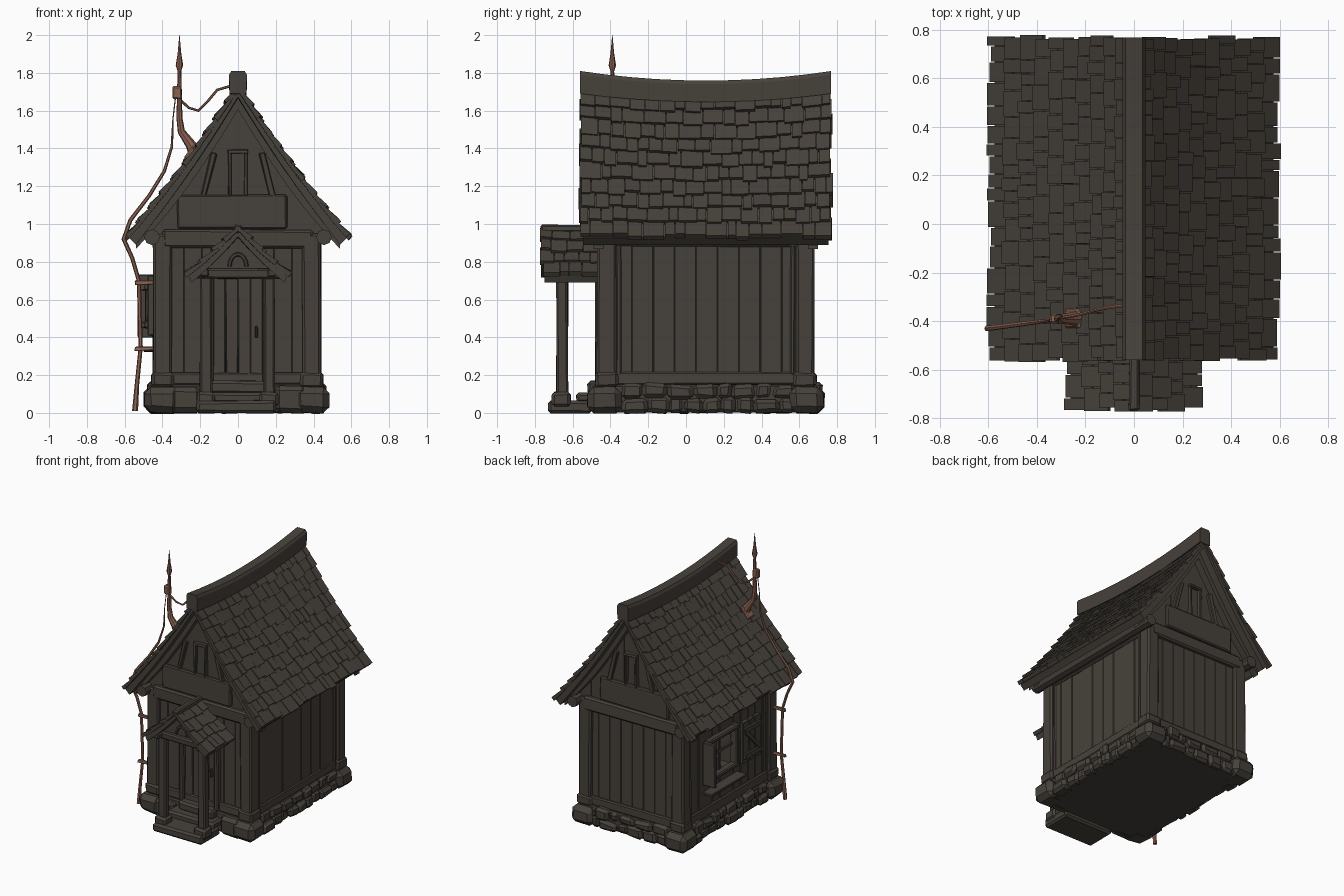
import bpy, bmesh, math, random
from mathutils import Vector, Matrix

random.seed(7)
rnd = random.uniform
if "Cube" in bpy.data.objects:
    bpy.data.objects.remove(bpy.data.objects["Cube"])


def material(name, colour):
    m = bpy.data.materials.new(name)
    m.use_nodes = True
    m.diffuse_color = (*colour, 1)
    m.node_tree.nodes["Principled BSDF"].inputs["Base Color"].default_value = (*colour, 1)
    return m


WOOD = material("weathered dark brown", (0.062, 0.053, 0.043))
COPPER = material("copper", (0.26, 0.125, 0.085))


def finish(name, bm, mat=WOOD, smooth=False):
    bmesh.ops.recalc_face_normals(bm, faces=bm.faces)
    mesh = bpy.data.meshes.new(name)
    bm.to_mesh(mesh)
    bm.free()
    mesh.materials.append(mat)
    ob = bpy.data.objects.new(name, mesh)
    bpy.context.collection.objects.link(ob)
    if smooth:
        bpy.context.view_layer.objects.active = ob
        ob.select_set(True)
        bpy.ops.object.shade_smooth_by_angle()
        ob.select_set(False)
    return ob


def box(bm, xs, ys, zs, bevel=0.008, jitter=0.004, turn=0, axis='Y'):
    """Slightly uneven bevelled block between the given ranges."""
    lo, hi = Vector((xs[0], ys[0], zs[0])), Vector((xs[1], ys[1], zs[1]))
    mid, size = (lo + hi) / 2, hi - lo
    verts = bmesh.ops.create_cube(bm, size=1)["verts"]
    rot = Matrix.Rotation(math.radians(turn), 3, axis)
    for v in verts:
        wobble = Vector([rnd(-jitter, jitter) for _ in range(3)])
        v.co = mid + rot @ (v.co * size + wobble)
    if bevel:
        edges = list({e for v in verts for e in v.link_edges})
        bmesh.ops.bevel(bm, geom=edges, offset=bevel, segments=1, affect='EDGES')


def boxes(name, *items, mat=WOOD, **kw):
    bm = bmesh.new()
    for it in items:
        box(bm, *it, **kw)
    return finish(name, bm, mat)


def prism(bm, outline, y0, y1, cuts=1, bend=None):
    """Closed x-z outline extruded along y."""
    rings = []
    for i in range(cuts + 1):
        y = y0 + (y1 - y0) * i / cuts
        rings.append([bm.verts.new((x, y, z - (bend(y, z) if bend else 0))) for x, z in outline])
    n = len(outline)
    for a, b in zip(rings, rings[1:]):
        for i in range(n):
            bm.faces.new((a[i], a[(i + 1) % n], b[(i + 1) % n], b[i]))
    bm.faces.new(rings[0])
    bm.faces.new(rings[-1])


def tube(bm, path, sides=6):
    """Tube through (x, y, z, radius) points."""
    pts = [Vector(p[:3]) for p in path]
    rings = []
    for i, p in enumerate(pts):
        d = (pts[min(i + 1, len(pts) - 1)] - pts[max(i - 1, 0)]).normalized()
        u = d.cross(Vector((0.1, 1, 0.05))).normalized() if abs(d.y) < 0.9 else d.cross(Vector((1, 0, 0))).normalized()
        w = d.cross(u)
        ang = [math.tau * k / sides for k in range(sides)]
        rings.append([bm.verts.new(p + path[i][3] * (u * math.cos(a) + w * math.sin(a))) for a in ang])
    for a, b in zip(rings, rings[1:]):
        for k in range(sides):
            bm.faces.new((a[k], a[(k + 1) % sides], b[(k + 1) % sides], b[k]))
    bm.faces.new(rings[0])
    bm.faces.new(rings[-1])


def slope(half, eave, top, curve, t):
    return half * (1 - t) - curve * math.sin(math.pi * t), eave + (top - eave) * t


def roof(name, half, eave, top, curve, y0, y1, rows, sag, width):
    """Curved deck with rows of uneven shingles on both slopes."""
    steps = [i / 8 for i in range(9)]
    right = [slope(half, eave, top, curve, t) for t in steps]
    outer = right + [(-x, z) for x, z in reversed(right[:-1])]
    inner = [(x * 0.94, z - 0.035) for x, z in reversed(outer)]

    def bend(y, z):
        k = (2 * y - y0 - y1) / (y1 - y0)
        return sag * (1 - k * k) * max(0, (z - eave) / (top - eave))

    bm = bmesh.new()
    prism(bm, outer + inner, y0 + 0.015, y1 - 0.015, 8, bend)
    finish(name + "_deck", bm)

    bm = bmesh.new()
    for side in (-1, 1):
        for r in range(rows):
            y = y0 + rnd(-0.01, 0.01)
            while y < y1 - 0.02:
                w = rnd(*width)
                end = y + w if y + w < y1 - 0.03 else y1 + rnd(-0.01, 0.01)
                t0 = (r + rnd(-0.16, 0.12)) / rows
                t1 = min((r + 1.3) / rows, 1)
                a, b = [Vector(slope(half, eave, top, curve, t)) for t in (t0, t1)]
                d = (b - a).normalized()
                n = Vector((d.y, -d.x))
                lift = rnd(0.012, 0.022)
                section = [a, b - n * 0.004, b + n * 0.012, a + n * (lift + 0.014), a + n * 0.002 - d * 0.004]
                prism(bm, [(side * p.x, p.y) for p in section], y + 0.002, end - 0.002, 1, bend)
                y = end
    finish(name + "_shingles", bm)
    return bend


# Main roof, sagging ridge cap and porch roof
bend = roof("main_roof", 0.575, 0.925, 1.71, 0.02, -0.56, 0.77, 10, 0.045, (0.045, 0.12))
bm = bmesh.new()
cap = [(-0.045, 1.69), (0.045, 1.69), (0.047, 1.79), (0.035, 1.81), (-0.035, 1.81), (-0.047, 1.79)]
prism(bm, cap, -0.56, 0.768, 10, bend)
finish("ridge_cap", bm)
roof("porch_roof", 0.262, 0.725, 0.97, 0.012, -0.765, -0.45, 4, 0.01, (0.05, 0.1))
boxes("porch_ridge", ((-0.02, 0.02), (-0.77, -0.45), (0.955, 0.995)))

# Rubble foundation with big corner stones
boxes("foundation_core", ((-0.44, 0.43), (-0.47, 0.68), (0, 0.15)))
bm = bmesh.new()
for x in (-0.4, 0.39):
    for y in (-0.425, 0.645):
        box(bm, (x - 0.095, x + 0.09), (y - 0.095, y + 0.085), (0, 0.14), 0.035, 0.008)


def stone_row(along, start, stop, face):
    for z0, z1 in ((0, 0.085), (0.075, 0.155)):
        p = start
        while p < stop:
            q = min(p + rnd(0.07, 0.15), stop + 0.02)
            out = rnd(0.02, 0.05)
            span, depth = (p, q), (face - out, face + out)
            xs, ys = (span, depth) if along == 'x' else (depth, span)
            box(bm, xs, ys, (z0, z1 + rnd(-0.015, 0.008)), 0.02, 0.008)
            p = q


stone_row('y', -0.34, 0.56, -0.43)
stone_row('y', -0.34, 0.56, 0.42)
stone_row('x', -0.32, 0.3, 0.67)
for s in (-1, 1):
    box(bm, sorted((s * 0.2, s * 0.36)), (-0.515, -0.42), (0, 0.14), 0.025, 0.006)
finish("foundation_stones", bm)
boxes("porch_steps", ((-0.22, 0.2), (-0.73, -0.5), (0, 0.065)), ((-0.2, 0.19), (-0.58, -0.45), (0.05, 0.11)),
      ((-0.15, 0.15), (-0.52, -0.43), (0.1, 0.17)), bevel=0.015)
boxes("porch_post_stones", *[((x - 0.05, x + 0.05), (-0.71, -0.61), (0.03, 0.11)) for x in (-0.17, 0.165)], bevel=0.015)

# House body and plank walls, with a window gap in one side
boxes("house_body", ((-0.3, 0.4), (-0.42, 0.62), (0.1, 0.95)), bevel=0, jitter=0)
WIN_Y, WIN_Z = (0.02, 0.36), (0.42, 0.71)


def plank_wall(name, along, start, stop, depth, count, gap=None):
    bm = bmesh.new()
    w = (stop - start) / count
    for i in range(count):
        p, q = start + i * w, start + (i + 1) * w
        d = [depth[0] + rnd(-0.003, 0.003), depth[1] + rnd(-0.003, 0.003)]
        hit = gap and p < gap[0][1] - 0.01 and q > gap[0][0] + 0.01
        for zs in ([(0.15, gap[1][0]), (gap[1][1], 0.93)] if hit else [(0.15, 0.93)]):
            xs, ys = ((p, q), d) if along == 'x' else (d, (p, q))
            box(bm, xs, ys, zs, 0.003, 0)
    finish(name, bm)


plank_wall("right_planks", 'y', -0.4, 0.62, (-0.42, -0.29), 12, (WIN_Y, WIN_Z))
plank_wall("left_planks", 'y', -0.4, 0.62, (0.38, 0.42), 9)
plank_wall("front_planks", 'x', -0.38, 0.38, (-0.44, -0.4), 8)
plank_wall("back_planks", 'x', -0.38, 0.38, (0.6, 0.65), 8)

# Timber frame: corner posts, feet, sills, top plates
corners = [(x, y) for x in (-0.4, 0.39) for y in (-0.42, 0.63)]
boxes("corner_posts", *[((x - 0.05, x + 0.05), (y - 0.05, y + 0.05), (0.14, 0.95)) for x, y in corners], bevel=0.012)
boxes("corner_feet", *[((x - 0.06, x + 0.06), (y - 0.06, y + 0.06), (0.135, 0.215)) for x, y in corners], bevel=0.015)
boxes("side_sills", *[((x - 0.04, x + 0.04), (-0.38, 0.6), z) for x in (-0.4, 0.39) for z in ((0.15, 0.22), (0.88, 0.94))])
boxes("end_sills", *[((-0.36, 0.35), (y - 0.035, y + 0.035), (0.15, 0.215)) for y in (-0.425, 0.635)])
boxes("end_top_plates", *[((-0.4, 0.4), (y - 0.05, y + 0.05), (0.87, 0.97)) for y in (-0.42, 0.63)], bevel=0.012)
bm = bmesh.new()
for x in (-0.455, 0.455):
    tube(bm, [(x, y, 0.93, 0.042) for y in (-0.52, 0.1, 0.73)], 8)
finish("eave_logs", bm, smooth=True)
boxes("inner_frame_posts", *[(x, (y - 0.015, y + 0.015), (0.2, 0.9))
      for x in ((-0.435, -0.4), (0.4, 0.43)) for y in (-0.355, 0.565)])


# Gables: planks trimmed to the roof, wide tie board, rafters, slim window
def height(x):
    return 1.655 - 1.36 * abs(x) - 0.12 * math.sin(min(abs(x) / 0.55, 1) * math.pi) * 0.4


for label, y, s in (("front", -0.435, -1), ("back", 0.645, 1)):
    bm = bmesh.new()
    edges = [i * 0.07 for i in range(-7, 8)]
    for a, b in zip(edges, edges[1:]):
        step = rnd(0, 0.006)
        line = [(a, 0.93), (b, 0.93), (b, max(height(b), 0.94)), (a, max(height(a), 0.94))]
        prism(bm, line, y + s * step, y - s * 0.05)
    finish(label + "_gable_planks", bm)
    face = sorted((y, y + s * 0.03))
    bm = bmesh.new()
    for k in (-1, 1):
        xs = [i * 0.09 for i in range(7)]
        line = [(k * x, height(x) + 0.03) for x in xs] + [(k * x, height(x) - 0.05) for x in reversed(xs)]
        prism(bm, line, y, y + s * 0.055)
        box(bm, sorted((k * 0.14, k * 0.17)), face, (1.14, 1.38), 0.005, 0.004, -k * 14)
    finish(label + "_rafters", bm)
    boxes(label + "_tie_board", ((-0.32, 0.26), face, (0.975, 1.155)))
    boxes(label + "_gable_window", ((-0.05, -0.035), face, (1.15, 1.39)), ((0.035, 0.05), face, (1.15, 1.39)),
          ((-0.055, 0.055), face, (1.375, 1.395)), bevel=0.003)

# Porch timber and arched hanger
boxes("porch_posts", *[((x - 0.031, x + 0.031), (-0.688, -0.625), (0.08, 0.74)) for x in (-0.17, 0.165)], bevel=0.01)
boxes("porch_beam", ((-0.24, 0.24), (-0.7, -0.64), (0.71, 0.765)), bevel=0.01)
boxes("porch_side_beams", *[((x - 0.025, x + 0.025), (-0.74, -0.44), (0.72, 0.765)) for x in (-0.18, 0.18)])
bm = bmesh.new()
prism(bm, [(-0.2, 0.76), (0.2, 0.76), (0, 0.93)], -0.67, -0.65)
finish("porch_gable", bm)
bm = bmesh.new()
arch = [math.pi * i / 8 for i in range(9)]
tube(bm, [(0.045 * math.cos(a), -0.68, 0.775 + 0.065 * math.sin(a), 0.011) for a in arch])
finish("porch_arch", bm, smooth=True)

# Front door
boxes("door_frame", ((-0.165, -0.13), (-0.48, -0.42), (0.15, 0.74)), ((0.13, 0.165), (-0.48, -0.42), (0.15, 0.74)),
      ((-0.165, 0.165), (-0.48, -0.42), (0.71, 0.76)))
boxes("door_planks", *[((-0.13 + i * 0.065, -0.066 + i * 0.065), (-0.455, -0.43), (0.16, 0.72)) for i in range(4)], bevel=0.004)
boxes("door_handle", ((0.09, 0.105), (-0.475, -0.45), (0.4, 0.46)), bevel=0.003)

# Side window: frame, bars and shutters
boxes("window_frame", *[((-0.455, -0.4), (y - 0.018, y + 0.018), (0.4, 0.73)) for y in WIN_Y],
      *[((-0.46, -0.4), (0, 0.38), (z - 0.018, z + 0.018)) for z in WIN_Z])
boxes("window_bars", ((-0.42, -0.4), (0.18, 0.2), WIN_Z), ((-0.42, -0.4), WIN_Y, (0.57, 0.59)), bevel=0.003)
boxes("window_ledge", ((-0.5, -0.42), (-0.02, 0.4), (0.325, 0.345)), bevel=0.004)
boxes("flat_shutter", *[((-0.475, -0.445), (-0.225 + i * 0.07, -0.157 + i * 0.07), (0.41, 0.73)) for i in range(3)],
      *[((-0.495, -0.47), (-0.22, -0.02), (z, z + 0.035)) for z in (0.45, 0.65)], bevel=0.004)
boxes("shutter_brace", ((-0.49, -0.47), (-0.24, 0), (0.555, 0.585)), bevel=0.003, turn=45, axis='X')
boxes("open_shutter", ((-0.53, -0.43), (0.385, 0.41), (0.4, 0.73)), ((-0.52, -0.44), (0.37, 0.39), (0.45, 0.48)),
      ((-0.52, -0.44), (0.37, 0.39), (0.65, 0.68)), bevel=0.004)

# Copper lightning rod with bent foot, spear tip, clamp and ground cable
bm = bmesh.new()
Y = -0.39
tube(bm, [(-0.22, Y, 1.36, 0.04), (-0.25, Y, 1.42, 0.028), (-0.3, Y, 1.49, 0.02), (-0.31, Y, 1.56, 0.016),
          (-0.31, Y, 1.81, 0.01), (-0.31, Y, 1.84, 0.02), (-0.31, Y, 1.9, 0.01), (-0.31, Y, 2, 0.001)], 8)
finish("lightning_rod", bm, COPPER, True)
boxes("rod_foot", ((-0.3, -0.2), (-0.43, -0.35), (1.37, 1.395)), mat=COPPER, turn=-52)
boxes("rod_clamp", ((-0.345, -0.3), (-0.41, -0.37), (1.66, 1.73)), mat=COPPER)
bm = bmesh.new()
ground = [(-0.545, 0.01, 0.016), (-0.535, 0.15, 0.012), (-0.515, 0.35, 0.011), (-0.525, 0.7, 0.011), (-0.56, 0.82, 0.011),
          (-0.605, 0.92, 0.012), (-0.57, 1.02, 0.011), (-0.47, 1.15, 0.01), (-0.39, 1.28, 0.009), (-0.35, 1.41, 0.007),
          (-0.345, 1.55, 0.003), (-0.33, 1.68, 0.003)]
tube(bm, [(x, -0.43 + 0.13 * max(0, x + 0.6), z, r) for x, z, r in ground])
ridge = [(-0.32, 1.67, -0.39), (-0.26, 1.615, -0.38), (-0.21, 1.6, -0.37), (-0.16, 1.65, -0.355), (-0.11, 1.71, -0.345), (-0.04, 1.73, -0.335)]
tube(bm, [(x, y, z, 0.007) for x, z, y in ridge])
finish("copper_cable", bm, COPPER, True)
boxes("cable_brackets", *[((-0.545, -0.44), (-0.435, -0.415), (z, z + 0.02)) for z in (0.33, 0.68)], mat=COPPER, bevel=0.003)
